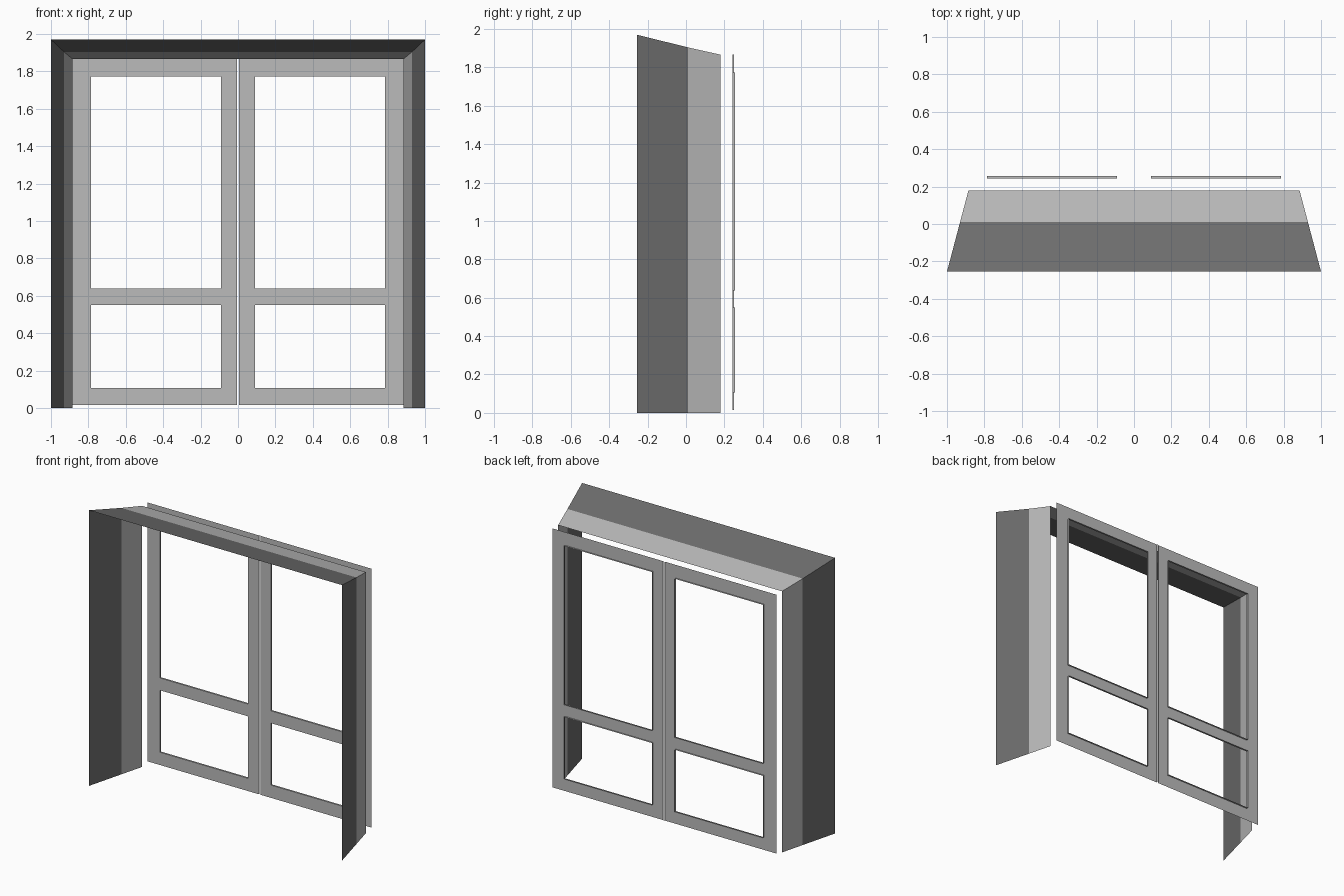
import bpy
import bmesh

cube = bpy.data.objects.get("Cube")
if cube:
    bpy.data.objects.remove(cube, do_unlink=True)


def make_material(name, value):
    mat = bpy.data.materials.new(name)
    mat.use_nodes = True
    colour = (value, value, value, 1)
    mat.diffuse_color = colour
    mat.node_tree.nodes["Principled BSDF"].inputs["Base Color"].default_value = colour
    return mat


light_grey = make_material("light grey", 0.5)
dark_grey = make_material("dark grey", 0.16)


def finish(bm, name, materials):
    mesh = bpy.data.meshes.new(name)
    bm.to_mesh(mesh)
    bm.free()
    for mat in materials:
        mesh.materials.append(mat)
    obj = bpy.data.objects.new(name, mesh)
    bpy.context.collection.objects.link(obj)
    return obj


# Tapered open surround: an arch of three sides, lofted through three depths
bm = bmesh.new()
rings = []
for half_width, y, height in ((1.0, -0.255, 1.97), (0.93, 0.01, 1.904), (0.885, 0.18, 1.866)):
    outline = ((-half_width, 0), (-half_width, height), (half_width, height), (half_width, 0))
    rings.append([bm.verts.new((x, y, z)) for x, z in outline])
for band, (front, back) in enumerate(zip(rings, rings[1:])):
    for i in range(3):
        face = bm.faces.new((front[i], front[i + 1], back[i + 1], back[i]))
        face.material_index = band
bm.normal_update()
for face in bm.faces:
    centre = face.calc_center_median()
    outward = centre.x * face.normal.x + (centre.z - 1) * face.normal.z
    if outward < 0:
        face.normal_flip()
finish(bm, "door_surround", (dark_grey, light_grey))

# Door leaves: a flat sheet with two openings, lips behind the openings
FRONT, EDGE_BACK, LIP_BACK = 0.243, 0.251, 0.256
XS = (0.006, 0.09, 0.787, 0.885)
ZS = (0.016, 0.107, 0.55, 0.638, 1.772, 1.866)


def make_leaf(name, side):
    bm = bmesh.new()
    grid = [[bm.verts.new((side * x, FRONT, z)) for z in ZS] for x in XS]
    for i in range(len(XS) - 1):
        for j in range(len(ZS) - 1):
            if i == 1 and j in (1, 3):
                continue
            bm.faces.new((grid[i][j], grid[i + 1][j], grid[i + 1][j + 1], grid[i][j + 1]))

    def add_wall(points, depth):
        back = [bm.verts.new((v.co.x, depth, v.co.z)) for v in points]
        for k in range(len(points) - 1):
            bm.faces.new((points[k + 1], points[k], back[k], back[k + 1]))

    # Lips around both openings
    for j in (1, 3):
        loop = [grid[1][j], grid[2][j], grid[2][j + 1], grid[1][j + 1], grid[1][j]]
        add_wall(loop, LIP_BACK)
    # Meeting edge at the middle
    add_wall(grid[0], EDGE_BACK)
    bmesh.ops.remove_doubles(bm, verts=bm.verts[:], dist=0.0001)
    bmesh.ops.recalc_face_normals(bm, faces=bm.faces[:])
    bm.normal_update()
    sheet = max(bm.faces, key=lambda f: abs(f.normal.y))
    if sheet.normal.y > 0:
        bmesh.ops.reverse_faces(bm, faces=bm.faces[:])
    finish(bm, name, (light_grey,))


make_leaf("left_door_leaf", 1)
make_leaf("right_door_leaf", -1)
